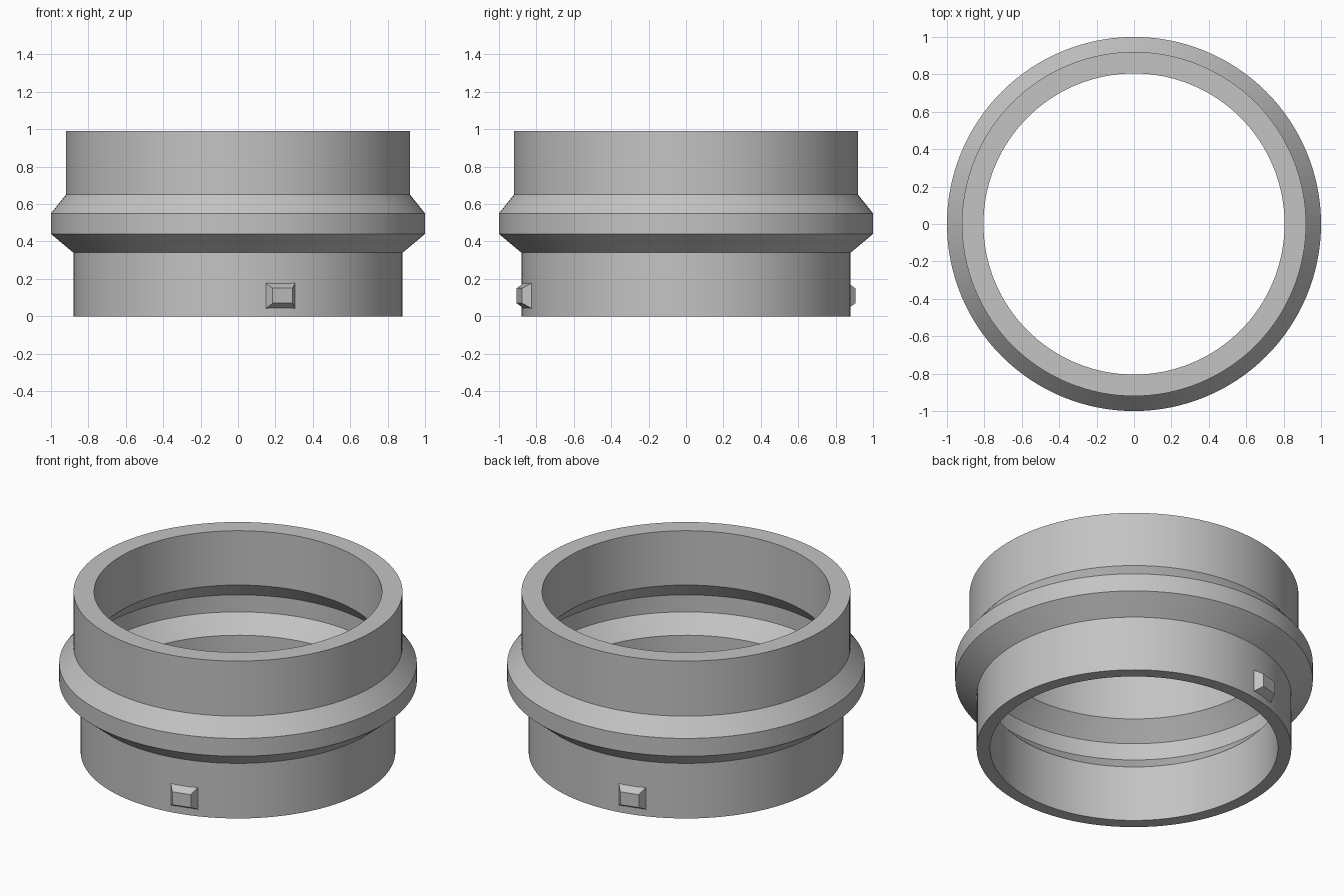
import bpy
import bmesh
import math
from mathutils import Matrix

default = bpy.data.objects.get("Cube")
if default:
    bpy.data.objects.remove(default, do_unlink=True)

GREY = (0.55, 0.55, 0.55, 1.0)
grey = bpy.data.materials.new("plain grey")
grey.use_nodes = True
grey.diffuse_color = GREY
grey.node_tree.nodes["Principled BSDF"].inputs["Base Color"].default_value = GREY


def add_object(name, bm):
    """Turn a bmesh into a linked grey object."""
    bmesh.ops.recalc_face_normals(bm, faces=bm.faces[:])
    mesh = bpy.data.meshes.new(name)
    bm.to_mesh(mesh)
    bm.free()
    mesh.materials.append(grey)
    obj = bpy.data.objects.new(name, mesh)
    bpy.context.collection.objects.link(obj)
    return obj


# Coupling ring: closed wall section (radius, height) spun around z
SECTION = [
    (0.88, 0), (0.88, 0.34), (1.0, 0.44), (1.0, 0.55), (0.92, 0.65), (0.92, 0.99),
    (0.805, 0.99), (0.805, 0.655), (0.90, 0.55), (0.90, 0.445), (0.805, 0.345), (0.805, 0),
]
bm = bmesh.new()
verts = [bm.verts.new((r, 0, z)) for r, z in SECTION]
edges = [bm.edges.new((v, verts[i - 1])) for i, v in enumerate(verts)]
bmesh.ops.spin(bm, geom=verts + edges, cent=(0, 0, 0), axis=(0, 0, 1),
               angle=math.tau, steps=128)
bmesh.ops.remove_doubles(bm, verts=bm.verts[:], dist=0.0005)
ring = add_object("coupling_ring", bm)
bpy.ops.object.select_all(action="DESELECT")
ring.select_set(True)
bpy.context.view_layer.objects.active = ring
bpy.ops.object.shade_smooth_by_angle(angle=math.radians(25))


# Locking lugs: tapered blocks on opposite sides of the lower collar
def add_lug(name, angle):
    bm = bmesh.new()
    bmesh.ops.create_cube(bm, size=1)
    for v in bm.verts:
        outer = v.co.y < 0
        v.co.x *= 0.11 if outer else 0.166
        v.co.z = 0.11 + v.co.z * (0.08 if outer else 0.14)
        v.co.y = -0.923 if outer else -0.872
    bm.transform(Matrix.Rotation(angle, 4, "Z"))
    add_object(name, bm)


for i, side in enumerate(("front", "back")):
    add_lug(side + "_locking_lug", math.radians(15) + i * math.pi)
